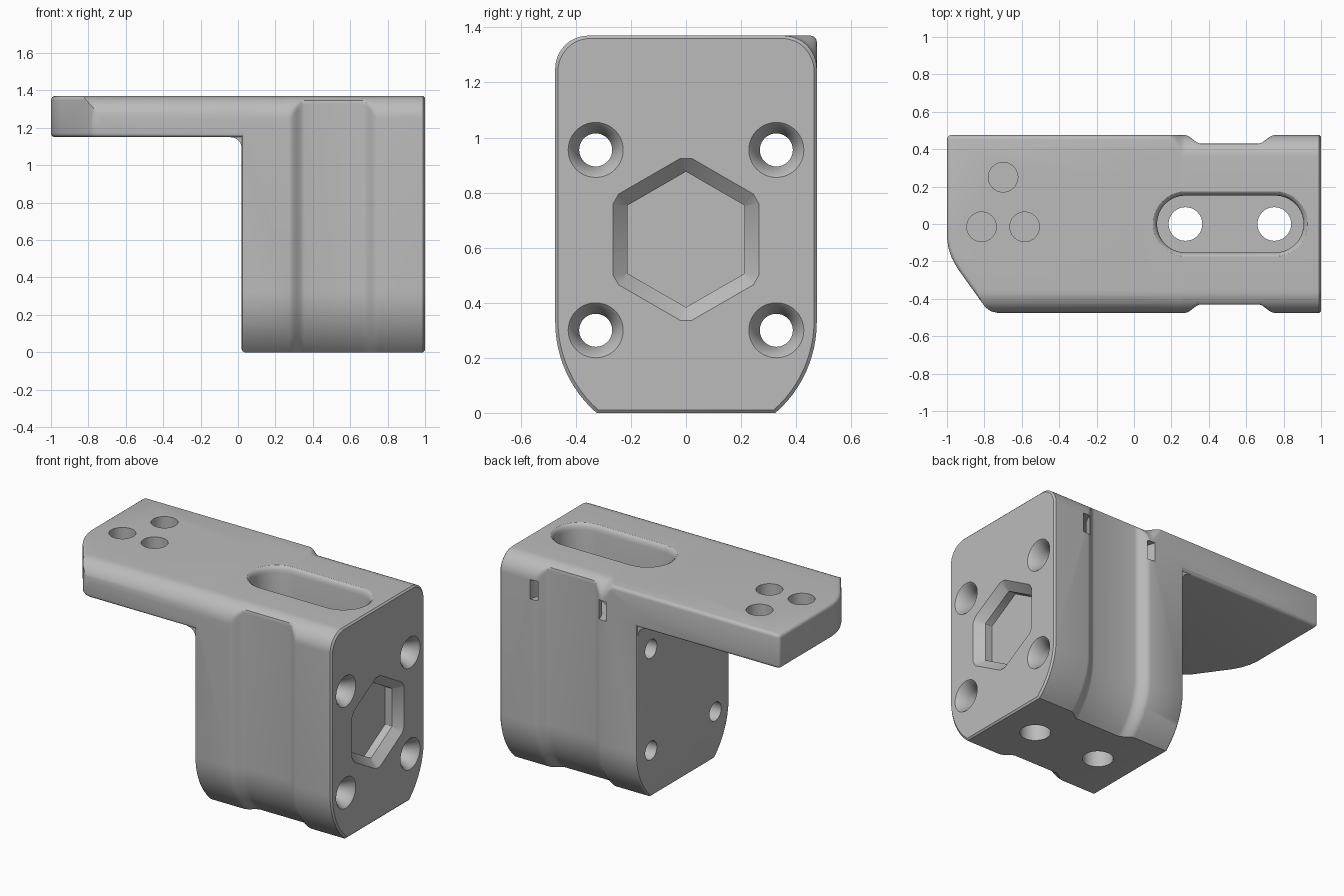
import bpy, bmesh, math
from mathutils import Vector

if "Cube" in bpy.data.objects:
    bpy.data.objects.remove(bpy.data.objects["Cube"])

HALF, TOP, ARM_Z, ROUND = 0.475, 1.37, 1.15, 0.12

grey = bpy.data.materials.new("plain grey")
grey.use_nodes = True
grey.diffuse_color = (0.5, 0.5, 0.5, 1)
grey.node_tree.nodes["Principled BSDF"].inputs["Base Color"].default_value = (0.5, 0.5, 0.5, 1)


def loft(name, rings):
    """Skin a list of equal-length closed rings and cap both ends."""
    bm = bmesh.new()
    rows = [[bm.verts.new(p) for p in ring] for ring in rings]
    n = len(rows[0])
    for a, b in zip(rows, rows[1:]):
        for i in range(n):
            j = (i + 1) % n
            bm.faces.new((a[i], a[j], b[j], b[i]))
    bm.faces.new(rows[0][::-1])
    bm.faces.new(rows[-1])
    bmesh.ops.recalc_face_normals(bm, faces=bm.faces)
    mesh = bpy.data.meshes.new(name)
    bm.to_mesh(mesh)
    bm.free()
    mesh.materials.append(grey)
    obj = bpy.data.objects.new(name, mesh)
    bpy.context.collection.objects.link(obj)
    return obj


def apply(obj, mod):
    bpy.context.view_layer.objects.active = obj
    bpy.ops.object.modifier_apply(modifier=mod.name)


def combine(obj, tool, operation):
    mod = obj.modifiers.new("combine", "BOOLEAN")
    mod.operation, mod.solver, mod.object = operation, "EXACT", tool
    apply(obj, mod)
    bpy.data.objects.remove(tool)


def arc(cy, cz, r, start, end, steps=10):
    angles = [math.radians(start + (end - start) * i / steps) for i in range(steps + 1)]
    return [(cy + r * math.cos(a), cz + r * math.sin(a)) for a in angles]


def revolve(name, stations, origin, axis, sides=40):
    """Round tool from (distance, radius) stations along an axis."""
    turn = Vector((0, 0, 1)).rotation_difference(Vector(axis))
    rings = []
    for d, r in stations:
        ring = arc(0, 0, r, 0, 360, sides)[:-1]
        rings.append([Vector(origin) + turn @ Vector((u, v, d)) for u, v in ring])
    return loft(name, rings)


# Body: one cross-section carried along x, pinched in by the side grooves
R_LOW, Z_LOW = 0.438, 0.33
low_angle = -math.degrees(math.asin(Z_LOW / R_LOW))
half_profile = arc(HALF - R_LOW, Z_LOW, R_LOW, low_angle, 0, 12)
half_profile += arc(HALF - ROUND, TOP - ROUND, ROUND, 0, 90, 12)
profile = half_profile + [(-y, z) for y, z in reversed(half_profile)]


def body_ring(x, pinch=0, inset=0):
    ring = []
    for y, z in profile:
        w = abs(y) - pinch if z < Z_LOW else min(abs(y), HALF - pinch)
        w *= 1 - inset / HALF
        mid = TOP / 2
        ring.append((x, math.copysign(w, y), mid + (z - mid) * (1 - inset / mid)))
    return ring


STEPS = 8
ramp = [(i / STEPS, 0.045 * (3 - 2 * i / STEPS) * (i / STEPS) ** 2) for i in range(STEPS + 1)]
rings = [body_ring(0.02, 0, 0.015), body_ring(0.025, 0, 0.005), body_ring(0.035)]
rings += [body_ring(0.272 + 0.085 * t, d) for t, d in ramp]
rings += [body_ring(0.665 + 0.085 * (1 - t), d) for t, d in reversed(ramp)]
rings += [body_ring(0.99), body_ring(1.0, 0, 0.01)]
bracket = loft("mounting_bracket", rings)

# Arm: softened plan outline, trimmed by a long rounded section
outline = [(0.4, -HALF), (-0.73, -HALF), (-0.765, -0.467), (-0.795, -0.445), (-0.945, -0.235),
           (-0.975, -0.18), (-0.993, -0.125), (-1, -0.07), (-1, HALF), (0.4, HALF)]
arm = loft("arm", [[(x, y, z) for x, y in outline] for z in (ARM_Z, TOP)])
soft = arm.modifiers.new("soft", "BEVEL")
soft.width, soft.segments, soft.limit_method = 0.022, 4, "ANGLE"
soft.angle_limit = math.radians(40)
apply(arm, soft)


def trim_ring(x, r):
    front = [(-y, z) for y, z in arc(HALF - ROUND, TOP - ROUND, ROUND, 0, 90, 12)]
    back = arc(HALF - r, TOP - r, r, 90, 0, 12)
    return [(x, y, z) for y, z in [(-HALF, 1)] + front + back + [(HALF, 1)]]


trim = loft("arm_trim", [trim_ring(x, r) for x, r in
                         ((-1.1, 0.02), (0.19, 0.02), (0.215, 0.045), (0.245, 0.095), (0.268, ROUND))])
combine(arm, trim, "INTERSECT")
combine(bracket, arm, "UNION")

# Concave fillet under the arm
f = 0.06
corner = arc(0.02 - f, ARM_Z - f, f, 90, 0, 8) + [(0.06, ARM_Z - f), (0.06, ARM_Z + 0.05),
                                                 (0.02 - f, ARM_Z + 0.05)]
fillet = loft("arm_fillet", [[(x, y, z) for x, z in corner] for y in (-0.462, 0.462)])
combine(bracket, fillet, "UNION")

# Long top slot with a softened rim
def slot_ring(z, r):
    pts = arc(0.755, 0, r, -90, 90, 20) + arc(0.275, 0, r, 90, 270, 20)
    return [(x, y, z) for x, y in pts]


slot = loft("top_slot", [slot_ring(z, r) for z, r in
                         ((0.95, 0.152), (1.33, 0.152), (1.35, 0.156), (1.363, 0.163),
                          (TOP, 0.174), (1.4, 0.174))])
combine(bracket, slot, "DIFFERENCE")

# Vertical bolt holes through the slot floor
for x in (0.275, 0.75):
    combine(bracket, revolve("bolt_hole", [(-0.1, 0.09), (1.1, 0.09)], (x, 0, 0), (0, 0, 1)), "DIFFERENCE")

# Four countersunk holes along x
for y in (-0.328, 0.328):
    for z in (0.3, 0.955):
        hole = revolve("screw_hole", [(-0.1, 0.1), (0, 0.1), (0.01, 0.09), (0.07, 0.06), (1.1, 0.06)],
                       (1, y, z), (-1, 0, 0))
        combine(bracket, hole, "DIFFERENCE")

# Hexagonal recess with sloped rim and clipped corners
def hex_ring(x, r, clip):
    ring = []
    for i in range(6):
        for turn in (-clip, clip):
            a = math.radians(90 + 60 * i + turn)
            ring.append((x, r * math.cos(a), 0.63 + r * math.sin(a)))
    return ring


recess = loft("hex_recess", [hex_ring(0.9, 0.245, 0.5), hex_ring(0.95, 0.245, 0.5),
                             hex_ring(1.0, 0.295, 4), hex_ring(1.1, 0.295, 4)])
combine(bracket, recess, "DIFFERENCE")

# Three blind round pockets in the arm
for x, y in ((-0.7, 0.25), (-0.815, -0.015), (-0.585, -0.015)):
    pocket = revolve("arm_pocket", [(1.2, 0.079), (1.5, 0.079)], (x, y, 0), (0, 0, 1))
    combine(bracket, pocket, "DIFFERENCE")

# Curved strap channel opening twice on the back
rings = []
for i in range(17):
    a = math.radians(180 + 180 * i / 16)
    c, s = math.cos(a), math.sin(a)
    rings.append([(0.51 + r * c, 0.52 + r * s, z)
                  for r, z in ((0.225, 1.13), (0.275, 1.13), (0.275, 1.255), (0.225, 1.255))])
combine(bracket, loft("strap_channel", rings), "DIFFERENCE")

# Smooth shading with crisp edges
bpy.ops.object.select_all(action="DESELECT")
bracket.select_set(True)
bpy.context.view_layer.objects.active = bracket
bpy.ops.object.shade_smooth_by_angle(angle=math.radians(30))
